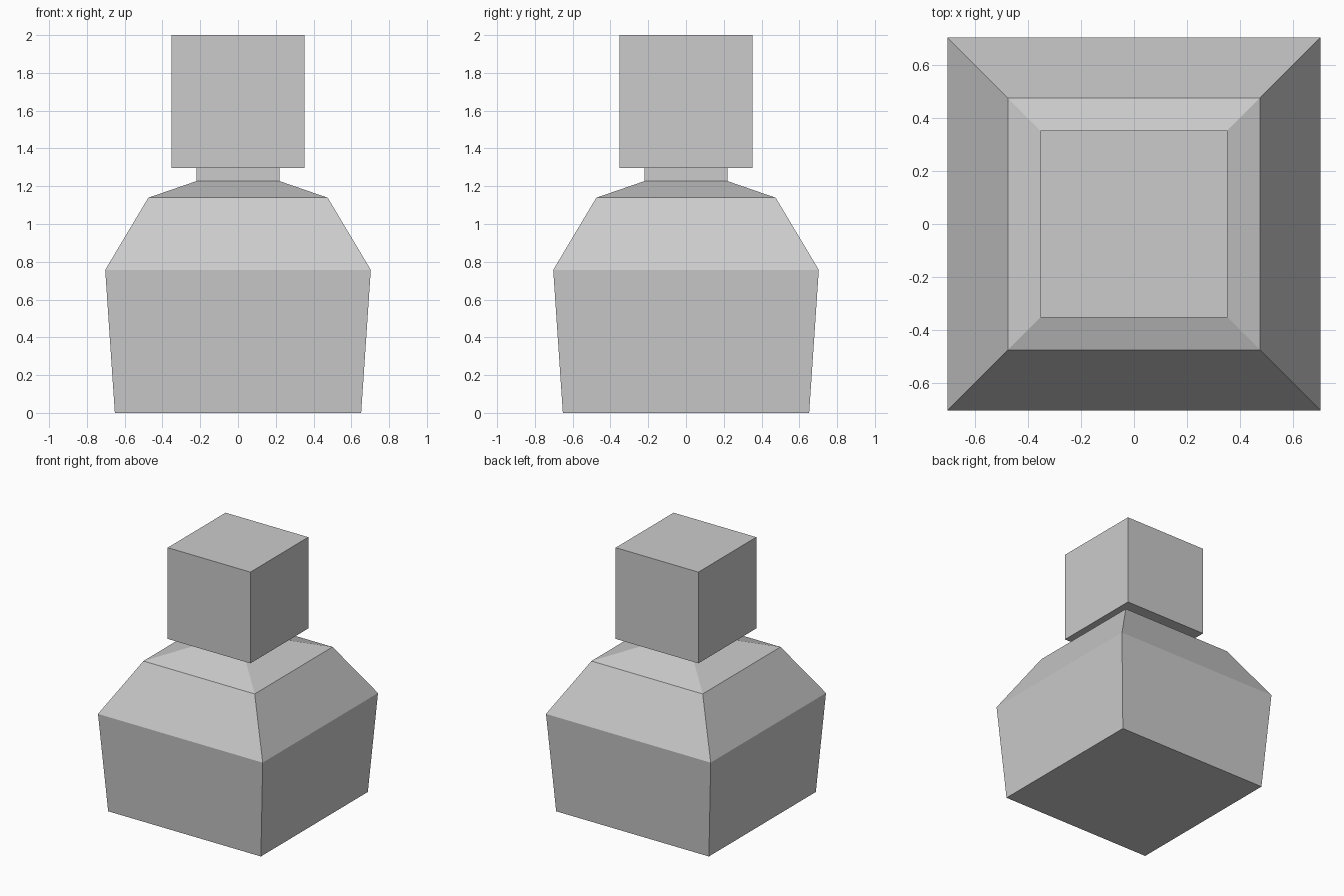
import bpy
import bmesh

if "Cube" in bpy.data.objects:
    bpy.data.objects.remove(bpy.data.objects["Cube"])


def square_loft(name, profile):
    """Stack square rings given as (half_width, z), bridge them, cap both ends."""
    bm = bmesh.new()
    corners = [(-1, -1), (1, -1), (1, 1), (-1, 1)]
    rings = [[bm.verts.new((sx * h, sy * h, z)) for sx, sy in corners]
             for h, z in profile]
    for low, high in zip(rings, rings[1:]):
        for i in range(4):
            j = (i + 1) % 4
            bm.faces.new((low[i], low[j], high[j], high[i]))
    bm.faces.new(rings[0][::-1])
    bm.faces.new(rings[-1])
    bmesh.ops.recalc_face_normals(bm, faces=bm.faces)
    mesh = bpy.data.meshes.new(name)
    bm.to_mesh(mesh)
    bm.free()
    obj = bpy.data.objects.new(name, mesh)
    bpy.context.collection.objects.link(obj)
    return obj


# Bottle body: flared base, sloped shoulders, narrow neck
square_loft("bottle_body", [(0.652, 0), (0.703, 0.757), (0.475, 1.139),
                            (0.22, 1.227), (0.22, 1.296)])

# Cube stopper resting on the neck
square_loft("stopper", [(0.353, 1.296), (0.353, 2.0)])
